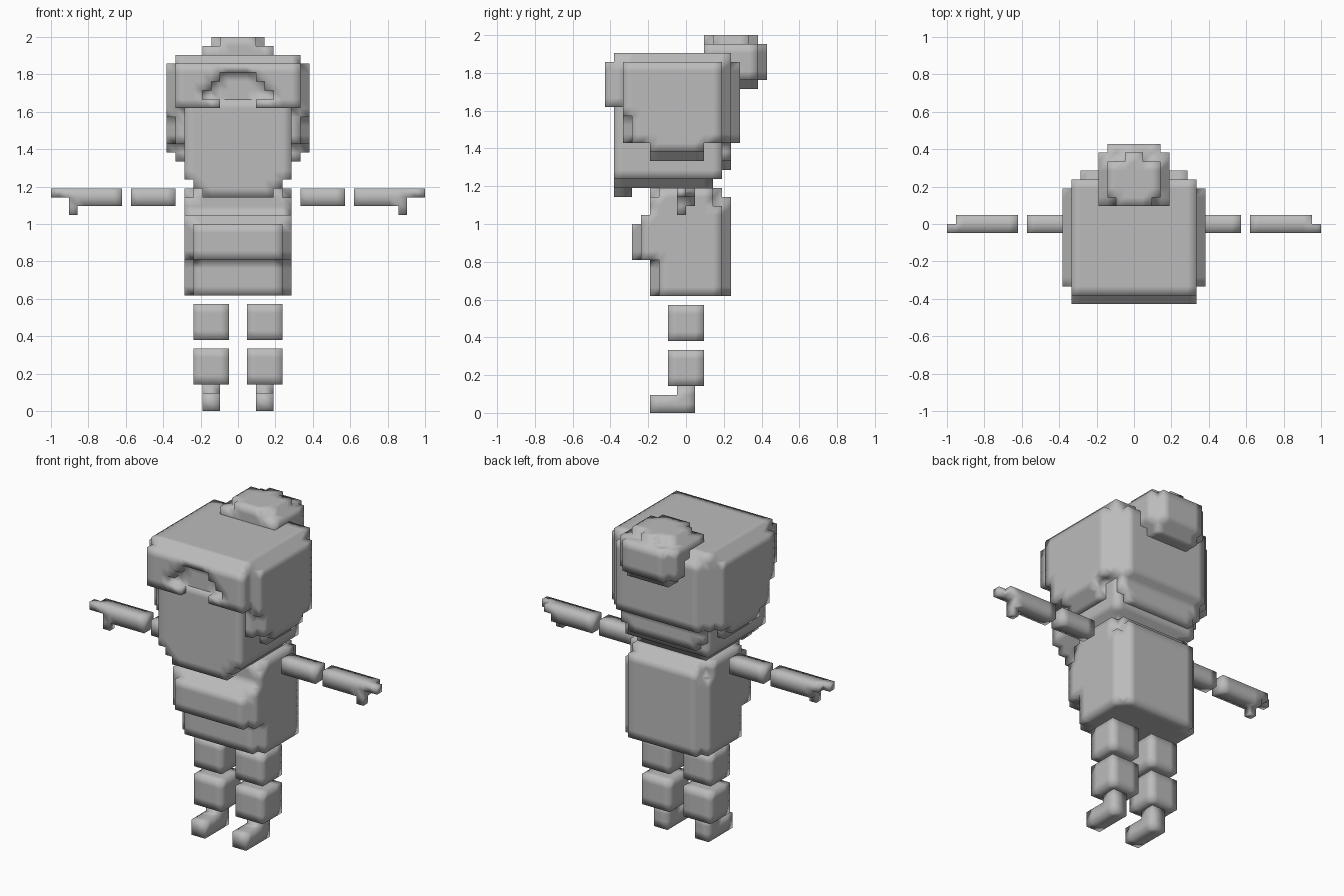
import bpy, bmesh
from mathutils import Vector

if "Cube" in bpy.data.objects:
    bpy.data.objects.remove(bpy.data.objects["Cube"])

U = 2 / 42  # block size

grey = bpy.data.materials.new("plain_grey")
grey.diffuse_color = (0.5, 0.5, 0.5, 1)
grey.use_nodes = True
grey.node_tree.nodes["Principled BSDF"].inputs["Base Color"].default_value = grey.diffuse_color


def cells(boxes):
    return {(x, y, z) for x0, x1, y0, y1, z0, z1 in boxes
            for x in range(x0, x1) for y in range(y0, y1) for z in range(z0, z1)}


def part(name, boxes, cut=()):
    """Fuse blocks (x0, x1, y0, y1, z0, z1) into one smooth-shaded shell."""
    solid = cells(boxes) - cells(cut)
    bm = bmesh.new()
    verts = {}

    def vert(p):
        if p not in verts:
            verts[p] = bm.verts.new(Vector(p) * U)
        return verts[p]

    for c in solid:
        for axis in range(3):
            a, b = (axis + 1) % 3, (axis + 2) % 3
            for side in (0, 1):
                n = list(c)
                n[axis] += 1 if side else -1
                if tuple(n) in solid:
                    continue
                loop = []
                for da, db in ((0, 0), (1, 0), (1, 1), (0, 1)):
                    p = list(c)
                    p[axis] += side
                    p[a] += da
                    p[b] += db
                    loop.append(vert(tuple(p)))
                bm.faces.new(loop if side else loop[::-1])
    # merge flat areas
    bmesh.ops.dissolve_limit(bm, angle_limit=0.02, verts=bm.verts[:], edges=bm.edges[:])
    for f in bm.faces:
        f.smooth = True
    me = bpy.data.meshes.new(name)
    bm.to_mesh(me)
    bm.free()
    me.materials.append(grey)
    ob = bpy.data.objects.new(name, me)
    bpy.context.collection.objects.link(ob)


def mid(w, *rest):
    """Block centred on x."""
    return (-w, w, *rest)


def pair(name, boxes):
    part(name + "_right", boxes)
    part(name + "_left", [(-b[1], -b[0], *b[2:]) for b in boxes])


# legs and feet
pair("thigh", [(1, 5, -2, 2, 8, 12)])
pair("shin", [(1, 5, -2, 2, 3, 7)])
pair("foot", [(2, 4, -4, 1, 0, 2), (2, 4, -1, 1, 2, 3)])

# arms and hands
pair("upper_arm", [(7, 12, -1, 1, 23, 25)])
pair("forearm", [(13, 19, -1, 1, 23, 25), (19, 20, -1, 1, 24, 25),
                 (20, 21, -1, 0, 24, 25), (18, 19, -1, 0, 22, 23)])

# torso with bulging chest
part("torso", [mid(6, -3, 4, 13, 23), mid(6, -3, 3, 23, 25),
               mid(5, -4, 4, 13, 25), mid(5, 4, 5, 13, 24),
               mid(6, -4, -3, 17, 24),
               mid(6, -5, -3, 17, 22), mid(5, -6, -5, 17, 21)])

# head with stepped chin
part("head", [mid(6, -8, 4, 26, 35), mid(5, -8, 3, 25, 26), mid(4, -8, -6, 24, 25)])

# hair shell, with an arched gap in the fringe
part("hair", [mid(7, -8, 5, 39, 40), mid(7, -9, 5, 34, 39),
              mid(8, -7, 4, 33, 39), mid(8, -6, 4, 30, 33), mid(8, -4, 2, 29, 30),
              mid(7, -7, 5, 30, 34), mid(7, -4, 2, 28, 30),
              mid(6, 4, 6, 30, 39), mid(6, 2, 5, 28, 30), mid(5, 2, 5, 27, 28)],
     [mid(2, -9, -8, 34, 38), mid(3, -9, -8, 35, 37), mid(4, -9, -8, 35, 36)])

# hair bun
part("bun", [mid(4, 2, 8, 37, 41), mid(3, 2, 9, 37, 41), mid(3, 5, 8, 36, 37),
             mid(3, 3, 7, 41, 42), mid(2, 2, 3, 41, 42), mid(1, 7, 8, 41, 42)])
